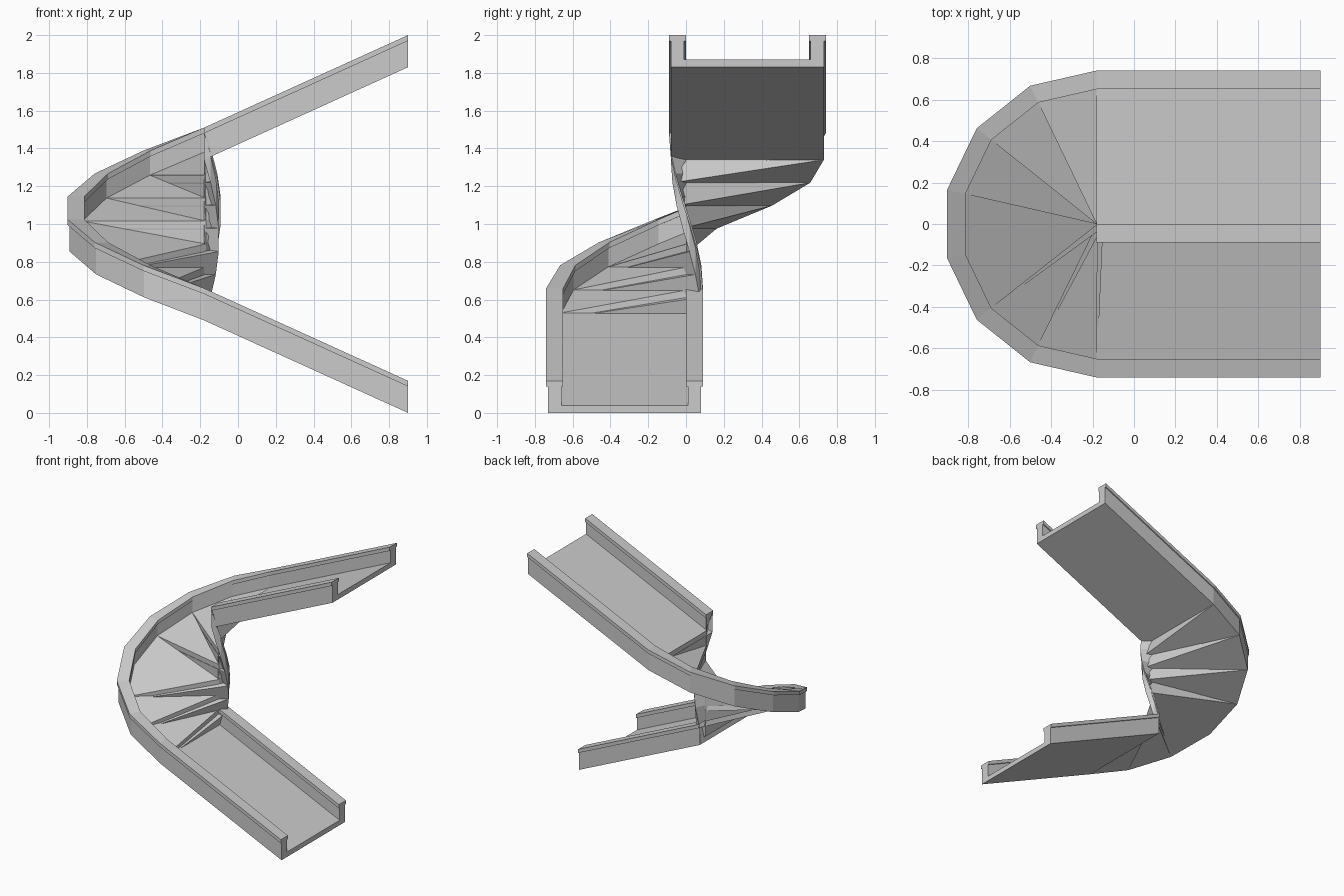
import bpy, bmesh, math

if "Cube" in bpy.data.objects:
    bpy.data.objects.remove(bpy.data.objects["Cube"])

# U-shaped cross-section: (distance from the turning axis, height)
HALF = [(0.405, 0.0), (0.405, 0.14), (0.415, 0.14), (0.415, 0.17),
        (0.325, 0.17), (0.325, 0.14), (0.335, 0.14), (0.335, 0.04)]
MID = 0.325
PROFILE = [(MID + r, h) for r, h in HALF] + [(MID - r, h) for r, h in reversed(HALF)]

AXIS_X, END_X = -0.18, 0.90
SEGMENTS = 7
RAMP_RISE, TURN_RISE = 0.49, 0.85

# Stations along the path: (x of section origin, heading angle, base height)
stations = [(END_X, 0.0, 0.0)]
for k in range(SEGMENTS + 1):
    t = k / SEGMENTS
    stations.append((AXIS_X, math.pi * t, RAMP_RISE + TURN_RISE * t))
stations.append((END_X, math.pi, 2 * RAMP_RISE + TURN_RISE))

bm = bmesh.new()
rings = [[bm.verts.new((x - r * math.sin(a), -r * math.cos(a), z + h))
          for r, h in PROFILE] for x, a, z in stations]

# Sweep the section, splitting the wide twisted floor faces like winder steps
n = len(PROFILE)
floor_edges = (len(HALF) - 1, n - 1)
for s, (lo, hi) in enumerate(zip(rings, rings[1:])):
    for i in range(n):
        j = (i + 1) % n
        if i in floor_edges and 0 < s <= SEGMENTS:
            # o = outer corner, c = corner at the turning axis
            o, c = (i, j) if PROFILE[i][0] > PROFILE[j][0] else (j, i)
            if s <= 3:
                bm.faces.new((lo[o], lo[c], hi[c]))
                bm.faces.new((lo[o], hi[c], hi[o]))
            else:
                bm.faces.new((lo[o], lo[c], hi[o]))
                bm.faces.new((lo[c], hi[c], hi[o]))
        else:
            bm.faces.new((lo[i], lo[j], hi[j], hi[i]))

# Close both ends
bm.faces.new(rings[0])
bm.faces.new(rings[-1])
bmesh.ops.recalc_face_normals(bm, faces=bm.faces[:])

mesh = bpy.data.meshes.new("turning_chute")
bm.to_mesh(mesh)
bm.free()
chute = bpy.data.objects.new("turning_chute", mesh)
bpy.context.collection.objects.link(chute)
